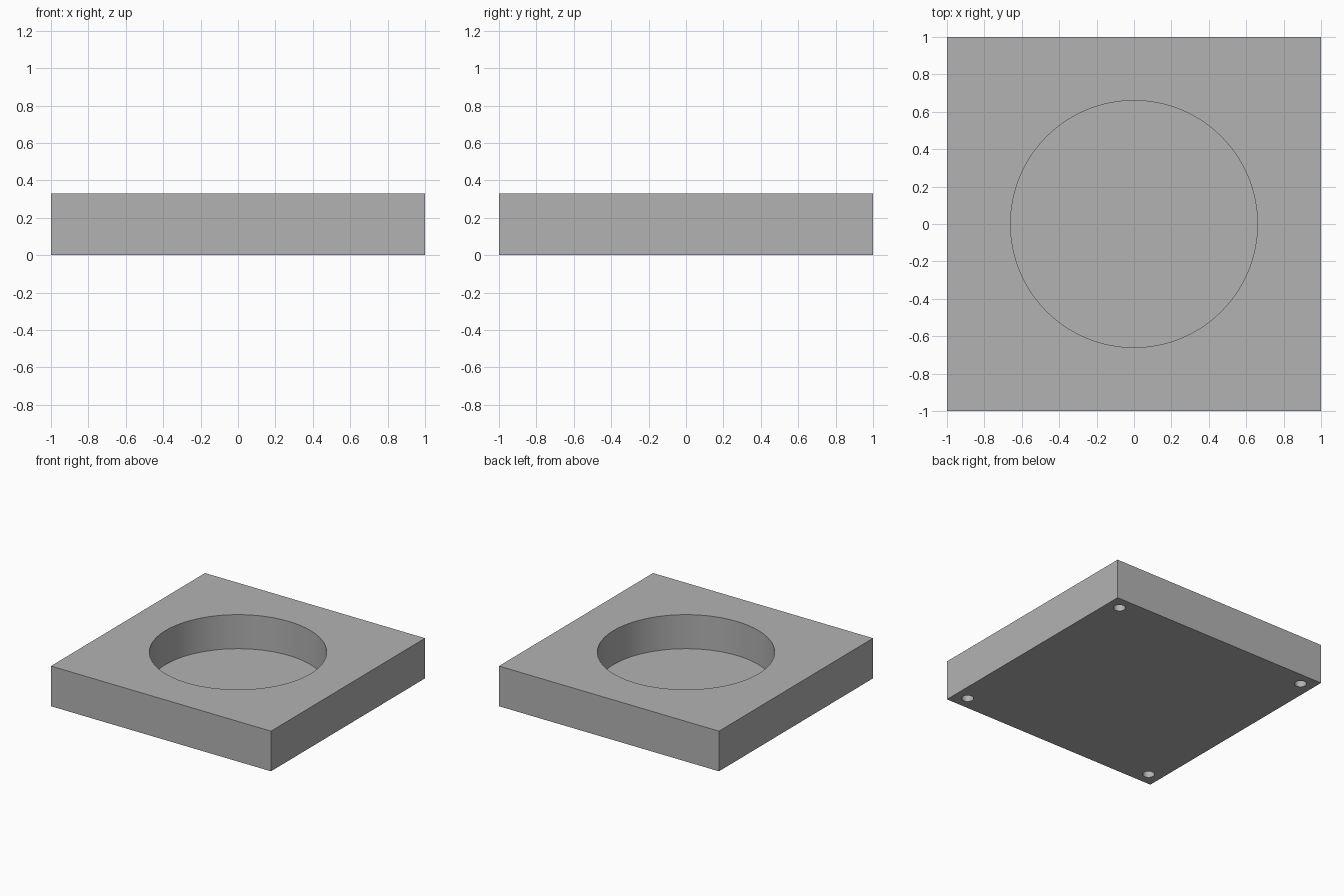
import bpy

old = bpy.data.objects.get("Cube")
if old:
    bpy.data.objects.remove(old, do_unlink=True)

HEIGHT = 0.33
FLOOR = 0.05
POCKET_RADIUS = 0.66
HOLE_RADIUS = 0.045
HOLE_DEPTH = 0.2
HOLE_OFFSET = 0.89

# Single grey material
grey = bpy.data.materials.new("grey")
grey.use_nodes = True
colour = (0.45, 0.45, 0.45, 1)
grey.diffuse_color = colour
grey.node_tree.nodes["Principled BSDF"].inputs["Base Color"].default_value = colour


def cutter(name, radius, x, y, bottom, top, sides):
    """Add a hidden upright cylinder between two heights."""
    bpy.ops.mesh.primitive_cylinder_add(
        vertices=sides, radius=radius, depth=top - bottom,
        location=(x, y, (bottom + top) / 2))
    obj = bpy.context.object
    obj.name = name
    obj.data.materials.append(grey)
    obj.hide_render = True
    return obj


# Square block
bpy.ops.mesh.primitive_cube_add(size=2, location=(0, 0, HEIGHT / 2))
block = bpy.context.object
block.name = "block"
block.scale.z = HEIGHT / 2
bpy.ops.object.transform_apply(location=False, rotation=False, scale=True)
block.data.materials.append(grey)

# Round pocket open at the top, and a blind hole under each corner
cutters = [cutter("pocket_cutter", POCKET_RADIUS, 0, 0, FLOOR, HEIGHT + 0.1, 128)]
for sx in (-1, 1):
    for sy in (-1, 1):
        cutters.append(cutter("corner_hole_cutter", HOLE_RADIUS,
                              sx * HOLE_OFFSET, sy * HOLE_OFFSET,
                              -0.1, HOLE_DEPTH, 48))

# Cut them all out of the block
bpy.ops.object.select_all(action="DESELECT")
block.select_set(True)
bpy.context.view_layer.objects.active = block
for tool in cutters:
    cut = block.modifiers.new(tool.name, "BOOLEAN")
    cut.operation = "DIFFERENCE"
    cut.solver = "EXACT"
    cut.object = tool
    bpy.ops.object.modifier_apply(modifier=cut.name)
    bpy.data.objects.remove(tool, do_unlink=True)

bpy.ops.object.shade_smooth_by_angle()
